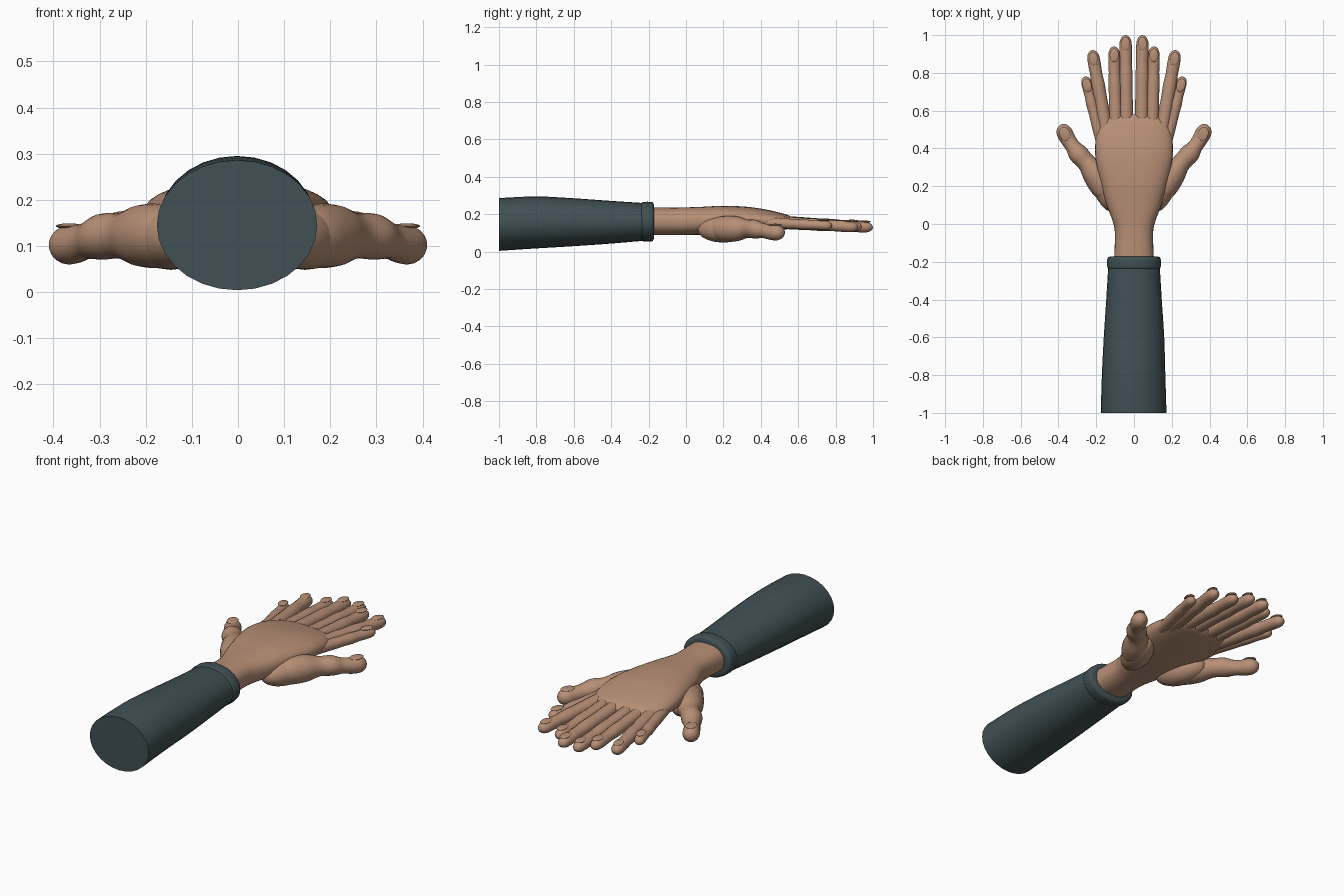
import bpy, bmesh, math
from mathutils import Vector

if "Cube" in bpy.data.objects:
    bpy.data.objects.remove(bpy.data.objects["Cube"])


def material(name, rgb):
    m = bpy.data.materials.new(name)
    m.diffuse_color = (*rgb, 1)
    m.use_nodes = True
    m.node_tree.nodes["Principled BSDF"].inputs["Base Color"].default_value = m.diffuse_color
    return m


SKIN = material("skin", (0.47, 0.275, 0.18))
CLOTH = material("dark_cloth", (0.052, 0.08, 0.088))


def spline(a, b, c, d, t):
    return tuple(0.5 * (2 * q + (r - p) * t + (2 * p - 5 * q + 4 * r - s) * t * t
                        + (3 * q - p - 3 * r + s) * t ** 3)
                 for p, q, r, s in zip(a, b, c, d))


def loft(name, keys, mat, sides=24, steps=4, square=1.0):
    """Smooth tube through keys of (x, y, z, side radius, height radius)."""
    rings = []
    n = len(keys)
    for i in range(n - 1):
        for k in range(steps):
            rings.append(spline(keys[max(i - 1, 0)], keys[i], keys[i + 1],
                                keys[min(i + 2, n - 1)], k / steps))
    rings.append(keys[-1])
    bm = bmesh.new()
    loops = []
    for i, (x, y, z, rx, rz) in enumerate(rings):
        before, after = rings[max(i - 1, 0)], rings[min(i + 1, len(rings) - 1)]
        side = Vector((after[1] - before[1], before[0] - after[0], 0)).normalized()
        loop = []
        for j in range(sides):
            a = 2 * math.pi * j / sides
            c, s = math.cos(a), math.sin(a)
            c = math.copysign(abs(c) ** square, c)
            s = math.copysign(abs(s) ** square, s)
            loop.append(bm.verts.new(Vector((x, y, z)) + side * c * max(rx, 0.001)
                                     + Vector((0, 0, s * max(rz, 0.001)))))
        loops.append(loop)
    for p, q in zip(loops, loops[1:]):
        for j in range(sides):
            k = (j + 1) % sides
            bm.faces.new((p[j], p[k], q[k], q[j]))
    bm.faces.new(loops[0][::-1])
    bm.faces.new(loops[-1])
    return finish(name, bm, mat)


def ellipsoid(name, centre, size, turn, mat, tilt=0):
    bm = bmesh.new()
    bmesh.ops.create_uvsphere(bm, u_segments=20, v_segments=10, radius=1)
    bmesh.ops.scale(bm, vec=size, verts=bm.verts)
    ob = finish(name, bm, mat)
    ob.location = centre
    ob.rotation_euler = (tilt, 0, turn)
    return ob


def finish(name, bm, mat):
    bmesh.ops.recalc_face_normals(bm, faces=bm.faces)
    me = bpy.data.meshes.new(name)
    bm.to_mesh(me)
    bm.free()
    me.materials.append(mat)
    ob = bpy.data.objects.new(name, me)
    bpy.context.collection.objects.link(ob)
    bpy.ops.object.select_all(action='DESELECT')
    ob.select_set(True)
    bpy.context.view_layer.objects.active = ob
    bpy.ops.object.shade_smooth_by_angle(angle=math.radians(50))
    return ob


# Sleeve and rolled cuff
loft("sleeve", [(-0.002, -1.0, 0.145, 0.174, 0.141), (-0.002, -0.8, 0.156, 0.168, 0.139),
                (0, -0.6, 0.157, 0.160, 0.128), (0, -0.4, 0.157, 0.147, 0.114),
                (0, -0.2, 0.159, 0.135, 0.099)], CLOTH, 28)
loft("cuff", [(0, -0.24, 0.160, 0.128, 0.092), (0, -0.236, 0.160, 0.138, 0.102),
              (0, -0.222, 0.160, 0.142, 0.106), (0, -0.190, 0.160, 0.142, 0.106),
              (0, -0.176, 0.160, 0.137, 0.101), (0, -0.171, 0.160, 0.120, 0.085)],
     CLOTH, 28, 2)

# Wrist and palm in one body
loft("palm", [(0, -0.2, 0.162, 0.106, 0.074), (0, -0.05, 0.162, 0.101, 0.073),
              (0, 0.02, 0.163, 0.115, 0.074), (0, 0.10, 0.165, 0.145, 0.075),
              (0, 0.20, 0.168, 0.172, 0.077), (0, 0.32, 0.170, 0.200, 0.070),
              (0, 0.41, 0.167, 0.206, 0.061), (0, 0.49, 0.162, 0.194, 0.049),
              (0, 0.55, 0.157, 0.160, 0.036), (0, 0.58, 0.155, 0.11, 0.015)],
     SKIN, 32, 4, 0.85)

# Fingers: base, tip, radius
FINGERS = {
    "inner_finger": ((0.040, 0.45, 0.162), (0.045, 1.00, 0.129), 0.036),
    "second_finger": ((0.095, 0.45, 0.162), (0.106, 0.94, 0.133), 0.034),
    "third_finger": ((0.140, 0.45, 0.158), (0.222, 0.92, 0.131), 0.036),
    "outer_finger": ((0.168, 0.42, 0.155), (0.260, 0.78, 0.138), 0.030),
}
# Fraction along the finger and thickness there, swelling at the joints
SHAPE = [(0, 1.0), (0.3, 1.0), (0.45, 0.96), (0.6, 1.0), (0.72, 0.9), (0.84, 0.93),
         (0.93, 0.88), (0.975, 0.62), (0.994, 0.3), (1, 0.02)]

for s, side in ((-1, "left"), (1, "right")):
    for name, (base, tip, r) in FINGERS.items():
        b = Vector((base[0] * s, *base[1:]))
        t = Vector((tip[0] * s, *tip[1:]))
        loft(f"{side}_{name}", [(*b.lerp(t, f), r * w, r * w * 0.92) for f, w in SHAPE],
             SKIN, 18, 3)
        d = (t - b).normalized()
        turn = math.atan2(-d.x, d.y)
        ellipsoid(f"{side}_{name}_nail", t - d * 0.047 + Vector((0, 0, 0.029)),
                  (0.024, 0.036, 0.006), turn, SKIN, -0.04)

    # Thumb with swollen joints, and its nail
    thumb = [(0.12, 0.12, 0.125, 0.03, 0.04), (0.155, 0.185, 0.122, 0.066, 0.066),
             (0.205, 0.265, 0.122, 0.068, 0.068), (0.252, 0.325, 0.122, 0.050, 0.050),
             (0.295, 0.372, 0.120, 0.052, 0.050), (0.325, 0.412, 0.112, 0.040, 0.040),
             (0.350, 0.450, 0.104, 0.041, 0.041), (0.369, 0.485, 0.102, 0.042, 0.042),
             (0.382, 0.509, 0.102, 0.032, 0.032), (0.389, 0.521, 0.102, 0.016, 0.016),
             (0.391, 0.524, 0.102, 0.001, 0.001)]
    loft(f"{side}_thumb", [(s * k[0], *k[1:]) for k in thumb], SKIN, 20, 4)
    ellipsoid(f"{side}_thumb_nail", (s * 0.366, 0.477, 0.143), (0.028, 0.038, 0.006),
              -s * 0.3, SKIN)
    # Fleshy mound under the thumb and the side of the wrist
    ellipsoid(f"{side}_thumb_mound", (s * 0.145, 0.20, 0.118), (0.075, 0.145, 0.070),
              -s * 0.35, SKIN)
